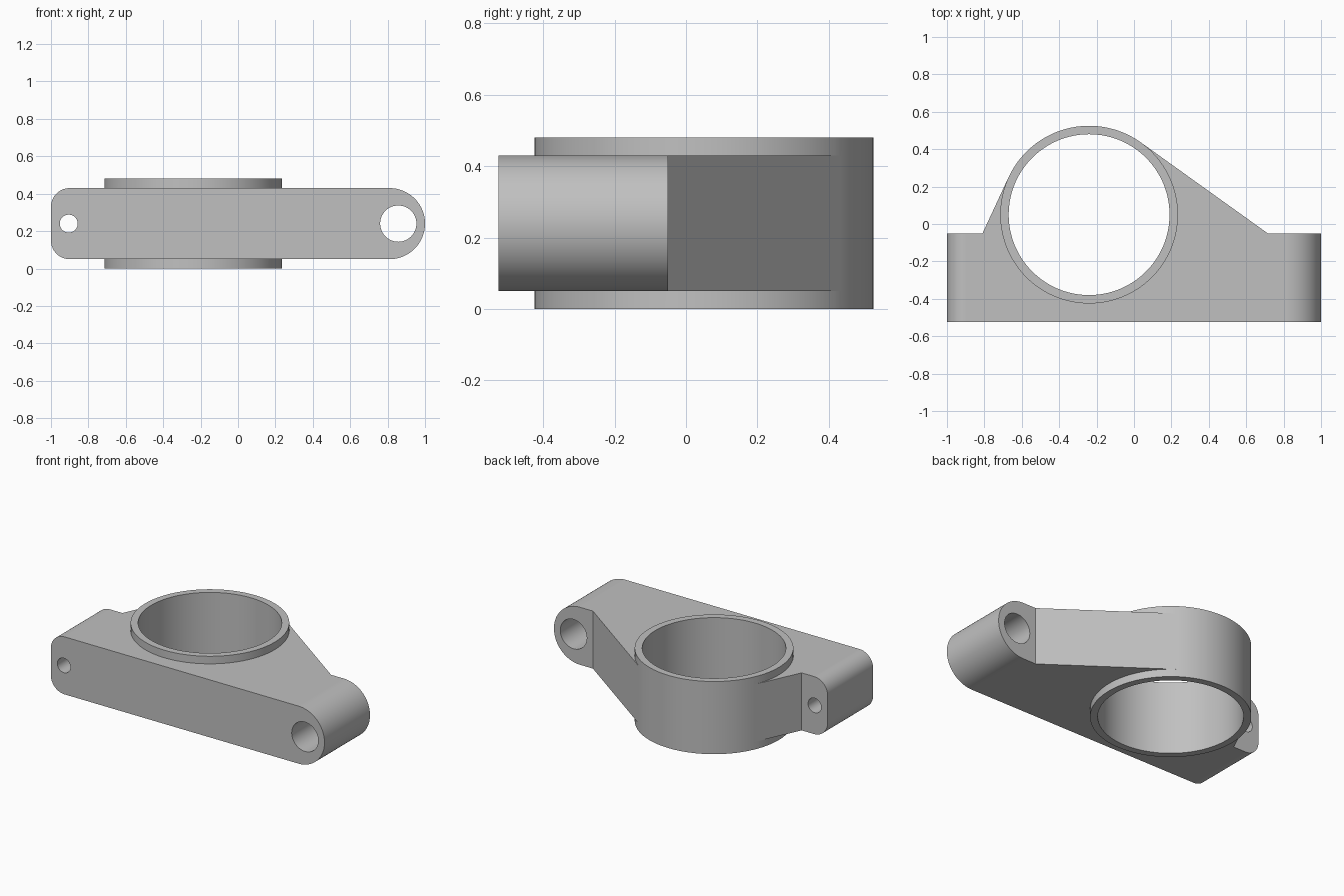
import bpy, bmesh
from math import sin, cos, pi, atan2, acos, hypot
from mathutils import Vector, Matrix

cube = bpy.data.objects.get("Cube")
if cube:
    bpy.data.objects.remove(cube, do_unlink=True)

grey = bpy.data.materials.new("machined_grey")
grey.use_nodes = True
colour = (0.53, 0.53, 0.53, 1)
grey.diffuse_color = colour
grey.node_tree.nodes["Principled BSDF"].inputs["Base Color"].default_value = colour

# Main dimensions
MID, HALF = 0.24, 0.19
FRONT, BACK = -0.525, -0.05
RING = Vector((-0.24, 0.05))
OUTER, BORE = 0.475, 0.43


def prism(name, points, offset):
    """Extrude a closed loop of 3D points along an offset vector."""
    bm = bmesh.new()
    face = bm.faces.new([bm.verts.new(p) for p in points])
    ext = bmesh.ops.extrude_face_region(bm, geom=[face])
    moved = [g for g in ext["geom"] if isinstance(g, bmesh.types.BMVert)]
    bmesh.ops.translate(bm, verts=moved, vec=offset)
    bmesh.ops.recalc_face_normals(bm, faces=bm.faces)
    mesh = bpy.data.meshes.new(name)
    bm.to_mesh(mesh)
    bm.free()
    mesh.materials.append(grey)
    obj = bpy.data.objects.new(name, mesh)
    bpy.context.collection.objects.link(obj)
    return obj


def arc(cx, cy, r, start, end, steps):
    return [(cx + r * cos(start + (end - start) * i / steps),
             cy + r * sin(start + (end - start) * i / steps)) for i in range(steps + 1)]


def circle(cx, cy, r, steps):
    return arc(cx, cy, r, 0, 2 * pi, steps)[:-1]


def combine(target, other, operation):
    mod = target.modifiers.new(operation.lower(), "BOOLEAN")
    mod.operation, mod.object, mod.solver = operation, other, "EXACT"
    bpy.context.view_layer.objects.active = target
    bpy.ops.object.modifier_apply(modifier=mod.name)
    bpy.data.objects.remove(other, do_unlink=True)


def tangent(point, side):
    """Point where a line from the given point touches the ring."""
    d = Vector(point) - RING
    a = atan2(d.y, d.x) + side * acos(OUTER / d.length)
    return RING + OUTER * Vector((cos(a), sin(a)))


# Base bar: rounded corners on the right end, full round on the left end
r = 0.1
outline = (arc(1 - HALF, MID, HALF, -pi / 2, pi / 2, 48)
           + arc(-1 + r, MID + HALF - r, r, pi / 2, pi, 20)
           + arc(-1 + r, MID - HALF + r, r, pi, 1.5 * pi, 20))
bracket = prism("bracket_body", [(x, FRONT, z) for x, z in outline],
                (0, BACK - FRONT, 0))

# Web running tangentially from the bar to the ring
p_left, p_right = (-0.81, BACK), (0.715, BACK)
web_points = [(-0.81, -0.2), (0.715, -0.2), p_right,
              tangent(p_right, 1), tangent(p_left, -1), p_left]
web = prism("web", [(x, y, MID - HALF) for x, y in web_points], (0, 0, 2 * HALF))
combine(bracket, web, "UNION")

# Ring standing proud above and below
ring = prism("ring", [(x, y, 0) for x, y in circle(*RING, OUTER, 128)], (0, 0, 2 * MID))
combine(bracket, ring, "UNION")

# Main bore and the two cross holes
bore = prism("bore", [(x, y, -0.1) for x, y in circle(*RING, BORE, 128)], (0, 0, 0.7))
combine(bracket, bore, "DIFFERENCE")
for x, radius in ((-0.905, 0.048), (0.857, 0.097)):
    hole = prism("cross_hole", [(a, FRONT - 0.1, b) for a, b in circle(x, MID, radius, 48)],
                 (0, 0.7, 0))
    combine(bracket, hole, "DIFFERENCE")

# Smooth curved walls while keeping crisp edges and flat faces
bpy.ops.object.select_all(action="DESELECT")
bracket.select_set(True)
bpy.context.view_layer.objects.active = bracket
bpy.ops.object.shade_smooth_by_angle(angle=pi / 8)
weighted = bracket.modifiers.new("weighted_normals", "WEIGHTED_NORMAL")
weighted.keep_sharp = True
